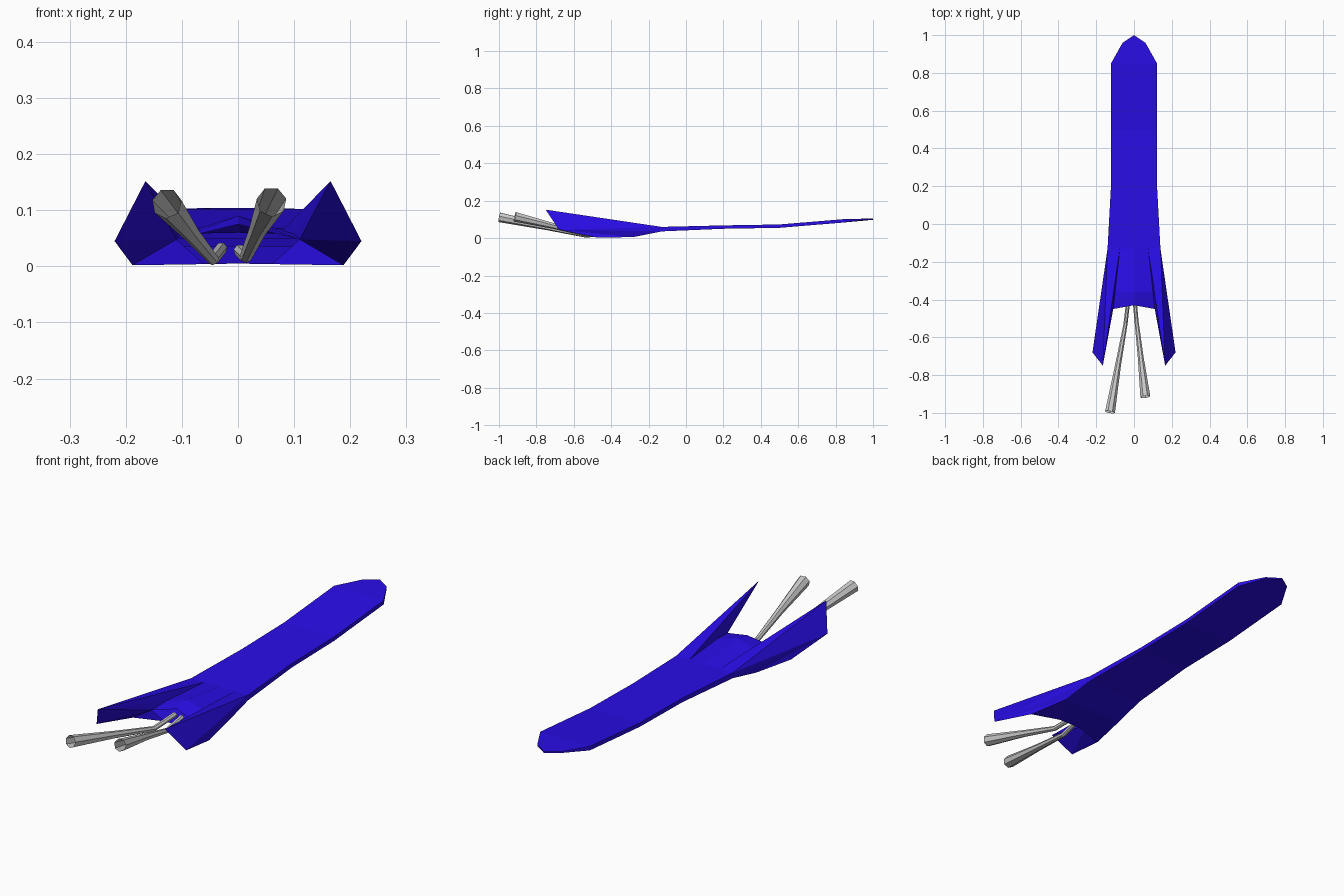
import bpy, math
from mathutils import Vector

if "Cube" in bpy.data.objects:
    bpy.data.objects.remove(bpy.data.objects["Cube"])

blue = bpy.data.materials.new("blue_paint")
blue.diffuse_color = (0.022, 0.004, 0.8, 1)
blue.use_nodes = True
blue.node_tree.nodes["Principled BSDF"].inputs["Base Color"].default_value = blue.diffuse_color


def make_object(name, verts, faces, mat=None):
    mesh = bpy.data.meshes.new(name)
    mesh.from_pydata(verts, [], faces)
    obj = bpy.data.objects.new(name, mesh)
    bpy.context.collection.objects.link(obj)
    if mat:
        mesh.materials.append(mat)
    return obj


def mirror(obj):
    m = obj.modifiers.new("mirror", "MIRROR")
    m.use_clip = True
    m.merge_threshold = 0.0005


# Half deck: stations of (y at centre, y at edge, half width, top z, bottom z)
stations = [(1.0, 0.96, 0.06, 0.104, 0.098), (0.85, 0.85, 0.122, 0.102, 0.084),
            (0.5, 0.5, 0.122, 0.073, 0.055), (0.2, 0.2, 0.122, 0.068, 0.050),
            (-0.13, -0.13, 0.14, 0.06, 0.036)]
verts, faces = [], []
for yc, ye, w, zt, zb in stations:
    x = 0.075 if w > 0.1 else 0.03
    ym = yc + (ye - yc) * 0.5
    verts += [(0, yc, zt), (x, ym, zt), (w, ye, zt),
              (w, ye, zb), (0, yc, zb)]
faces.append((0, 1, 2, 3, 4))
for i in range(len(stations) - 1):
    a, b = i * 5, i * 5 + 5
    faces += [(a + k, b + k, b + k + 1, a + k + 1) for k in range(4)]
mirror(make_object("deck", verts, faces, blue))

# Half tail: humped deck end, open rear cavity, flat belly and upswept fin
p = dict(
    front=(0, -0.13, 0.06), root=(0.075, -0.13, 0.06), edge=(0.14, -0.13, 0.06),
    low_edge=(0.14, -0.13, 0.036), low_front=(0, -0.13, 0.036),
    hump=(0, -0.36, 0.09), hump_side=(0.1, -0.36, 0.058),
    back=(0, -0.43, 0.075), corner=(0.11, -0.45, 0.048),
    tip=(0.165, -0.75, 0.152), outer=(0.22, -0.68, 0.045),
    belly=(0, -0.28, 0.006), belly_side=(0.15, -0.28, 0.006),
    belly_back=(0, -0.43, 0.005), belly_mid=(0.06, -0.43, 0.004),
    heel=(0.188, -0.47, 0.002))
index = {k: i for i, k in enumerate(p)}
tail_faces = [
    "front hump hump_side root", "hump back corner hump_side",
    "root hump_side tip", "hump_side corner tip",
    "root tip edge", "edge tip outer", "edge outer low_edge",
    "low_edge outer belly_side", "belly_side outer heel",
    "tip corner outer", "outer corner heel", "corner belly_mid heel",
    "low_front low_edge belly_side belly",
    "belly belly_side belly_mid belly_back", "belly_side heel belly_mid"]
mirror(make_object("tail_fins", list(p.values()),
                   [[index[k] for k in f.split()] for f in tail_faces], blue))


# Open flared exhaust pipes swept along a bent path
def pipe(name, path, radii, sides=7):
    pts = [Vector(q) for q in path]
    vs, fs = [], []
    for i, (c, r) in enumerate(zip(pts, radii)):
        d = (pts[min(i + 1, len(pts) - 1)] - pts[max(i - 1, 0)]).normalized()
        u = d.cross(Vector((0, 0, 1))).normalized()
        v = u.cross(d)
        for k in range(sides):
            t = 2 * math.pi * (k + 0.25) / sides
            vs.append(c + r * (math.cos(t) * u + math.sin(t) * v))
    for i in range(len(pts) - 1):
        for k in range(sides):
            a, b = i * sides + k, i * sides + (k + 1) % sides
            fs.append((a, b, b + sides, a + sides))
    obj = make_object(name, vs, fs)
    obj.data.polygons.foreach_set("use_smooth", [False] * len(fs))
    return obj


radii = (0.011, 0.011, 0.016, 0.027)
pipe("left_exhaust", [(-0.03, -0.40, 0.032), (-0.045, -0.53, 0.013),
                      (-0.085, -0.75, 0.06), (-0.127, -0.996, 0.112)], radii)
pipe("right_exhaust", [(0.003, -0.40, 0.028), (0.014, -0.52, 0.017),
                       (0.036, -0.71, 0.066), (0.06, -0.915, 0.115)], radii)
